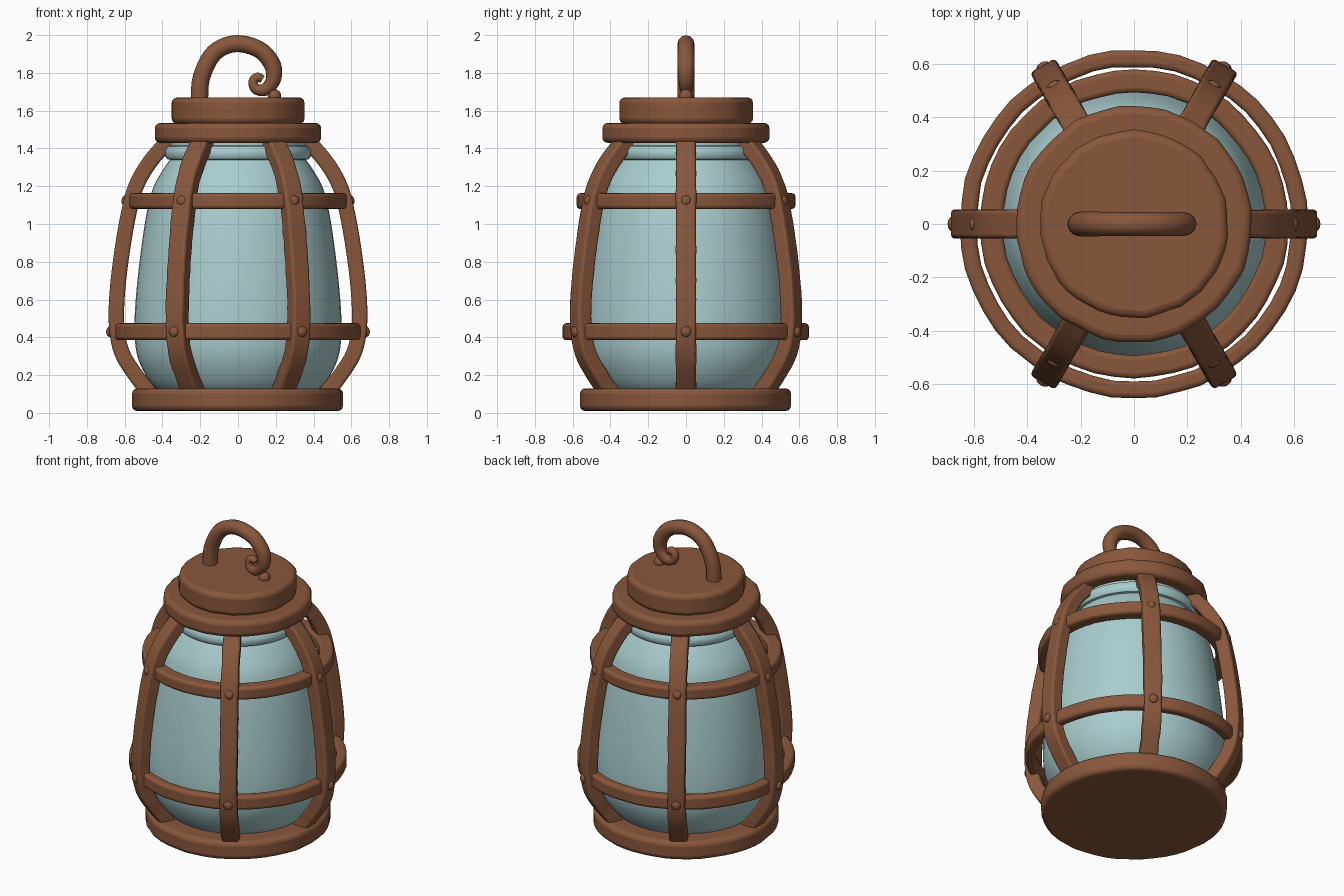
import bpy, bmesh, math, random
from mathutils import Vector, Matrix

random.seed(4)
cube = bpy.data.objects.get("Cube")
if cube:
    bpy.data.objects.remove(cube)


def material(name, rgb):
    m = bpy.data.materials.new(name)
    m.use_nodes = True
    m.diffuse_color = (*rgb, 1)
    bsdf = next(n for n in m.node_tree.nodes if n.type == 'BSDF_PRINCIPLED')
    bsdf.inputs["Base Color"].default_value = (*rgb, 1)
    return m


BROWN = material("warm brown wood", (0.25, 0.095, 0.045))
GLASS = material("pale blue glass", (0.40, 0.61, 0.62))


def finish(bm, name, mat, bevel=0.0, angle=40):
    """Turn a bmesh into a smooth-shaded object with optional rounded edges."""
    bmesh.ops.recalc_face_normals(bm, faces=bm.faces[:])
    me = bpy.data.meshes.new(name)
    bm.to_mesh(me)
    bm.free()
    me.materials.append(mat)
    ob = bpy.data.objects.new(name, me)
    bpy.context.collection.objects.link(ob)
    if bevel:
        mod = ob.modifiers.new("Rounded edges", 'BEVEL')
        mod.width, mod.segments = bevel, 3
        mod.limit_method, mod.angle_limit = 'ANGLE', math.radians(40)
    bpy.ops.object.select_all(action='DESELECT')
    ob.select_set(True)
    bpy.context.view_layer.objects.active = ob
    bpy.ops.object.shade_smooth_by_angle(angle=math.radians(angle))
    return ob


def spline(points, steps=5):
    """Smooth path through a few points."""
    p = [Vector(q) for q in points]
    p = [2 * p[0] - p[1]] + p + [2 * p[-1] - p[-2]]
    out = []
    for a, b, c, d in zip(p, p[1:], p[2:], p[3:]):
        for i in range(steps):
            t = i / steps
            out.append(0.5 * (2 * b + (c - a) * t + (2 * a - 5 * b + 4 * c - d) * t * t
                              + (3 * b - a - 3 * c + d) * t ** 3))
    return out + [p[-2]]


def bridge(bm, loops, closed):
    """Skin a row of vertex loops, capping the ends when it is open."""
    pairs = list(zip(loops, loops[1:]))
    if closed:
        pairs.append((loops[-1], loops[0]))
    n = len(loops[0])
    for a, b in pairs:
        for i in range(n):
            j = (i + 1) % n
            bm.faces.new((a[i], a[j], b[j], b[i]))
    if not closed:
        bm.faces.new(loops[0])
        bm.faces.new(loops[-1])


def lathe(name, profile, mat, closed=False, bevel=0.0, wobble=0.0, segments=48):
    """Spin (radius, height) points around z, slightly uneven if asked."""
    bm = bmesh.new()
    uneven = [random.uniform(-wobble, wobble) for _ in range(segments)]
    loops = []
    for r, z in profile:
        loop = []
        for i in range(segments):
            a = math.tau * i / segments
            rr = r + uneven[i]
            loop.append(bm.verts.new((rr * math.cos(a), rr * math.sin(a), z)))
        loops.append(loop)
    bridge(bm, loops, closed)
    return finish(bm, name, mat, bevel)


def disc(name, r, z0, z1):
    lathe(name, [(r, z0), (r, z1)], BROWN, bevel=0.028, wobble=0.004)


def band(name, r0, r1, z0, z1):
    lathe(name, [(r0, z0), (r1, z0), (r1, z1), (r0, z1)], BROWN, True, 0.018, 0.003)


# Wooden base and stepped lid
disc("base", 0.558, 0.01, 0.13)
disc("lid_rim", 0.443, 1.43, 1.535)
disc("lid_top", 0.353, 1.53, 1.67)

# Glass jar with a rolled neck
jar = spline([(0.40, 0.10), (0.47, 0.17), (0.53, 0.29), (0.548, 0.43), (0.54, 0.62),
              (0.515, 0.85), (0.485, 1.05), (0.45, 1.19), (0.395, 1.29), (0.36, 1.34)], 4)
neck = [(0.375, 1.343), (0.387, 1.36), (0.387, 1.39), (0.375, 1.41), (0.36, 1.415), (0.36, 1.45)]
lathe("glass_jar", [tuple(p) for p in jar] + neck, GLASS)

# Horizontal bands around the cage
band("lower_band", 0.59, 0.653, 0.385, 0.475)
band("upper_band", 0.492, 0.578, 1.08, 1.163)

# Six curved cage bars, each with two rivets
bar_path = spline([(0.455, 0.09), (0.535, 0.19), (0.615, 0.32), (0.643, 0.47), (0.638, 0.65),
                   (0.613, 0.86), (0.58, 1.05), (0.54, 1.2), (0.465, 1.33), (0.36, 1.45)], 4)
HALF_WIDTH, HALF_DEPTH = 0.053, 0.041
for k in range(6):
    turn = Matrix.Rotation(math.tau * k / 6, 4, 'Z')
    bm = bmesh.new()
    loops = []
    for i, p in enumerate(bar_path):
        t = (bar_path[min(i + 1, len(bar_path) - 1)] - bar_path[max(i - 1, 0)]).normalized()
        out = Vector((t.y, 0, -t.x)) * HALF_DEPTH
        side = Vector((0, HALF_WIDTH + random.uniform(-0.002, 0.002), 0))
        c = Vector((p.x, 0, p.y))
        corners = (c + out + side, c + out - side, c - out - side, c - out + side)
        loops.append([bm.verts.new(turn @ v) for v in corners])
    bridge(bm, loops, False)
    finish(bm, f"cage_bar_{k + 1}", BROWN, 0.014)
    for label, r, z, tilt in (("lower", 0.68, 0.43, 0), ("upper", 0.598, 1.125, -0.22)):
        bm = bmesh.new()
        place = turn @ Matrix.Translation((r, 0, z)) @ Matrix.Rotation(tilt, 4, 'Y')
        bmesh.ops.create_uvsphere(bm, u_segments=12, v_segments=8, radius=0.028,
                                  matrix=place @ Matrix.Diagonal((0.65, 1, 1, 1)))
        finish(bm, f"{label}_rivet_{k + 1}", BROWN)

# Curled handle: path points are (x, z, tube radius)
handle = spline([(-0.205, 1.64, 0.046), (-0.195, 1.77, 0.046), (-0.14, 1.89, 0.046),
                 (-0.06, 1.945, 0.045), (0.03, 1.952, 0.045), (0.125, 1.915, 0.045),
                 (0.183, 1.84, 0.045), (0.187, 1.765, 0.04), (0.145, 1.712, 0.033),
                 (0.095, 1.715, 0.028), (0.08, 1.755, 0.025), (0.105, 1.778, 0.024),
                 (0.13, 1.765, 0.02)])
bm = bmesh.new()
loops = []
for i, p in enumerate(handle):
    t = handle[min(i + 1, len(handle) - 1)] - handle[max(i - 1, 0)]
    normal = Vector((-t.y, 0, t.x)).normalized()
    ring = []
    for s in range(12):
        a = math.tau * s / 12
        offset = normal * math.cos(a) + Vector((0, math.sin(a), 0))
        ring.append(bm.verts.new(Vector((p.x, 0, p.y)) + offset * p.z))
    loops.append(ring)
bridge(bm, loops, False)
finish(bm, "curled_handle", BROWN, angle=60)

# Small peg that holds the curl on the lid
bm = bmesh.new()
bmesh.ops.create_uvsphere(bm, u_segments=12, v_segments=8, radius=0.036,
                          matrix=Matrix.Translation((0.193, 0, 1.678)))
finish(bm, "handle_peg", BROWN)
